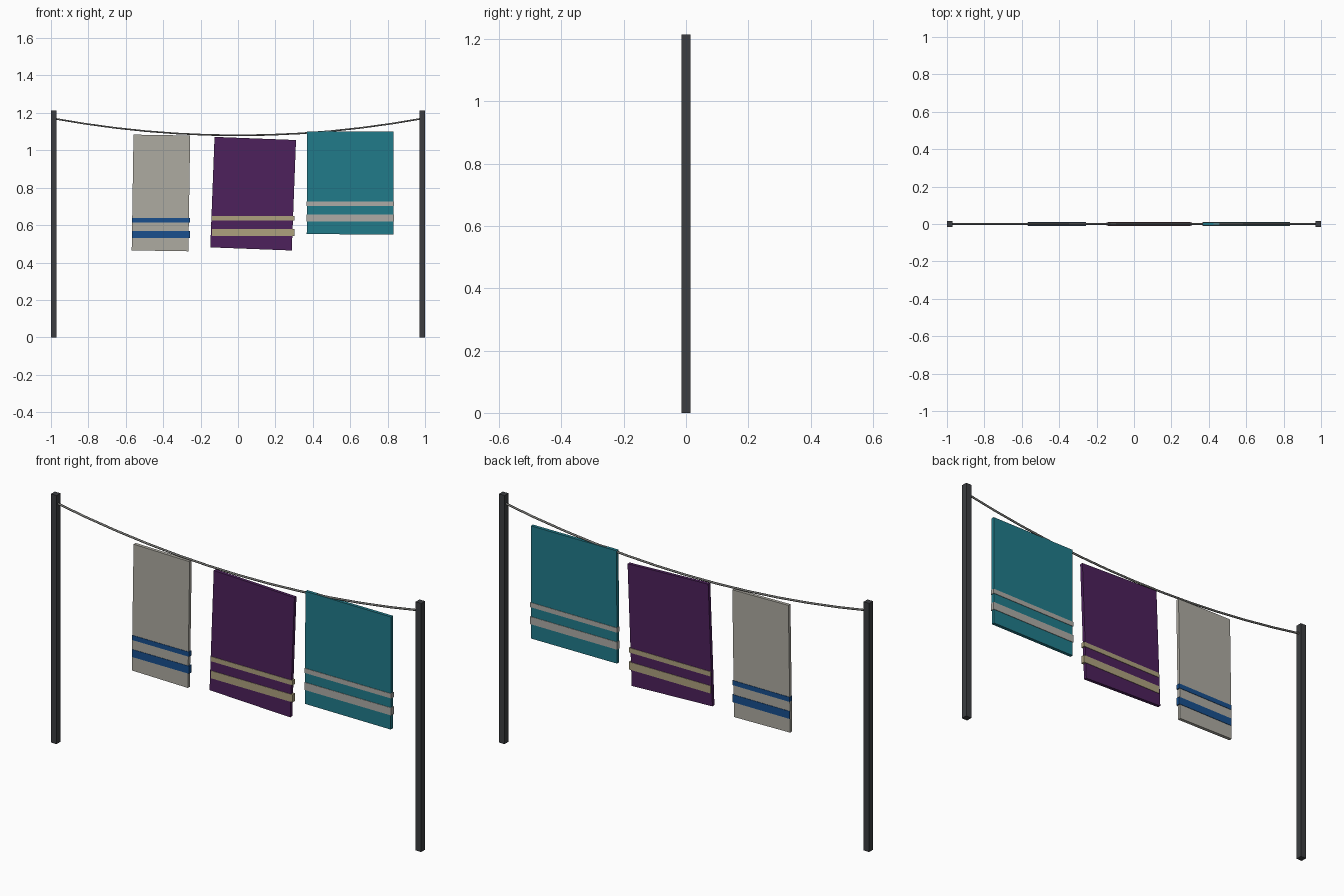
import bpy
import math

if "Cube" in bpy.data.objects:
    bpy.data.objects.remove(bpy.data.objects["Cube"])


def material(name, rgb):
    # sRGB 0-255 to linear viewport colour
    m = bpy.data.materials.new(name)
    m.diffuse_color = [(c / 255) ** 2.2 for c in rgb] + [1]
    m.use_nodes = True
    m.node_tree.nodes["Principled BSDF"].inputs["Base Color"].default_value = m.diffuse_color
    return m


def box(name, loc, size, mat, tilt=0):
    bpy.ops.mesh.primitive_cube_add(size=1, location=loc, rotation=(0, math.radians(tilt), 0))
    ob = bpy.context.object
    ob.name = name
    ob.scale = size
    ob.data.materials.append(mat)
    return ob


post_mat = material("dark_post", (62, 64, 67))
line_mat = material("grey_line", (125, 125, 122))

# End posts
for side, x in (("left", -0.985), ("right", 0.985)):
    box(side + "_post", (x, 0, 0.607), (0.03, 0.03, 1.214), post_mat)

# Sagging line
curve = bpy.data.curves.new("washing_line", 'CURVE')
curve.dimensions = '3D'
curve.bevel_depth = 0.005
curve.bevel_resolution = 1
curve.use_fill_caps = True
spline = curve.splines.new('POLY')
steps = 12
spline.points.add(steps)
for i, p in enumerate(spline.points):
    t = 2 * i / steps - 1
    p.co = (0.985 * t, 0, 1.08 + 0.09 * t * t, 1)
curve.materials.append(line_mat)
line = bpy.data.objects.new("washing_line", curve)
bpy.context.collection.objects.link(line)

# Towels: name, centre x, centre z, width, height, tilt, cloth colour, stripe colour
towels = [
    ("cream_towel", -0.412, 0.772, 0.303, 0.619, 0.9, (172, 169, 160), (30, 80, 140)),
    ("purple_towel", 0.081, 0.768, 0.436, 0.591, 2.2, (78, 38, 92), (172, 160, 125)),
    ("teal_towel", 0.600, 0.826, 0.463, 0.550, 0.2, (38, 122, 137), (172, 170, 165)),
]
for name, x, z, w, h, tilt, cloth, band in towels:
    box(name, (x, 0, z), (w, 0.016, h), material(name + "_cloth", cloth), tilt)
    band_mat = material(name + "_band", band)
    # Level bands wrapped round the lower part
    for label, up, bh in (("upper", 0.164, 0.023), ("lower", 0.088, 0.037)):
        box(f"{name}_{label}_band", (x, 0, z - h / 2 + up), (w + 0.006, 0.02, bh), band_mat)
